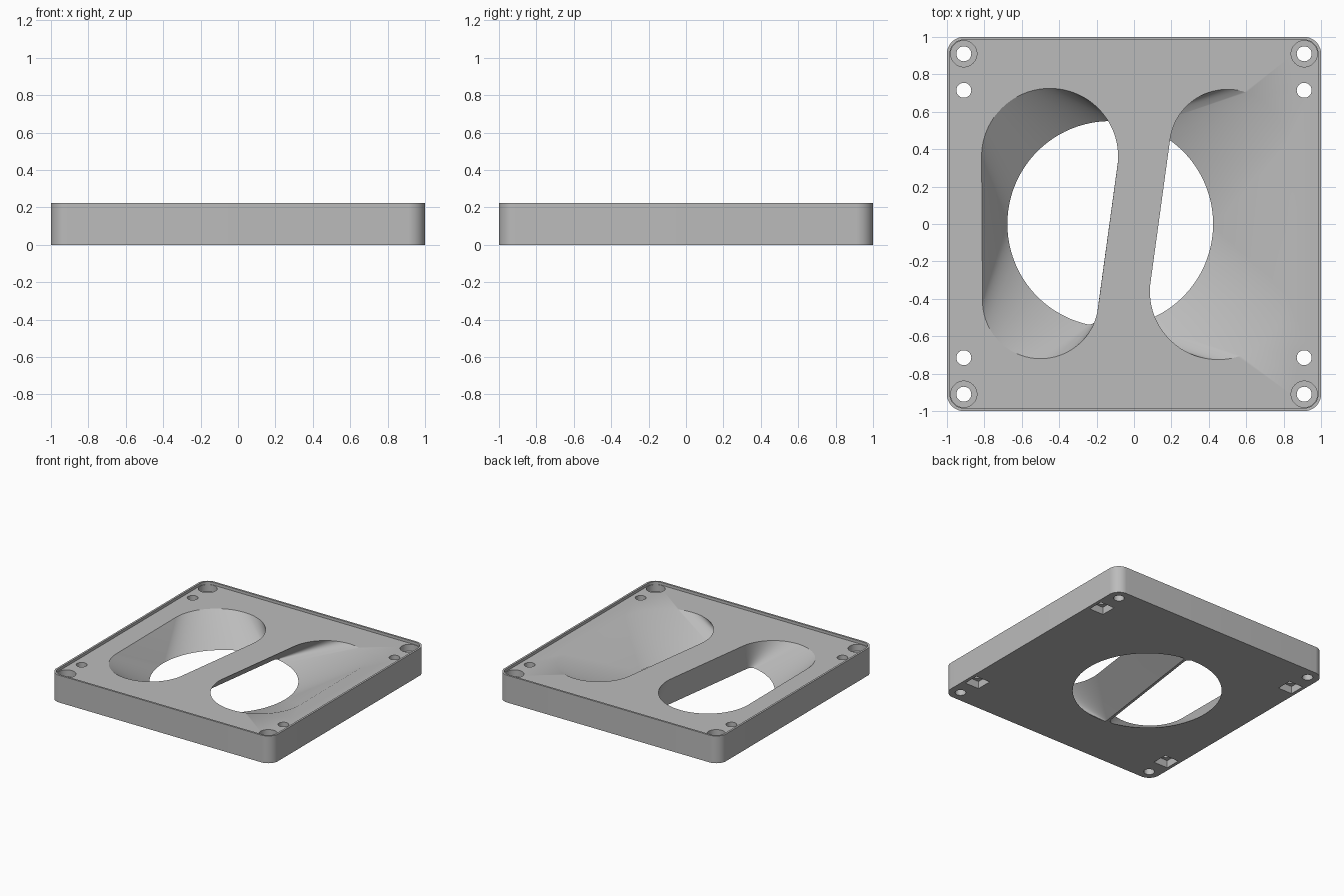
import bpy, bmesh, math
from mathutils import Vector

if "Cube" in bpy.data.objects:
    bpy.data.objects.remove(bpy.data.objects["Cube"])

HEIGHT, DECK = 0.222, 0.2           # rim top and recessed deck
SINK, POCKET = 0.145, 0.06          # screw head seat and nut pocket ceiling
TILT = 0.1362                       # angle of the divider
HUB = Vector((-0.127, 0))           # centre of the round outlet

grey = bpy.data.materials.new("grey plastic")
grey.use_nodes = True
grey.diffuse_color = (0.5, 0.5, 0.5, 1)
grey.node_tree.nodes["Principled BSDF"].inputs["Base Color"].default_value = (0.5, 0.5, 0.5, 1)

bm = bmesh.new()


def polar(radius, angle):
    return radius * Vector((math.cos(angle), math.sin(angle)))


def ring(centre, radius, sides, turn=0):
    return [centre + polar(radius, turn + math.tau * i / sides) for i in range(sides)]


def wrap(discs, sides):
    """Outline stretched round a set of (centre, radius) discs."""
    out = []
    for i in range(sides):
        u = polar(1, math.tau * (i + 0.5) / sides)
        c, r = max(discs, key=lambda d: d[0].dot(u) + d[1])
        out.append(c + r * u)
    return out


def rounded_square(half, radius):
    k = half - radius
    return wrap([(Vector((x, y)), radius) for x in (-k, k) for y in (-k, k)], 96)


def half_disc(side, gap, fillet, radius=0.55):
    """Half of the outlet on one side of the divider, with rounded corners."""
    inner = radius - fillet
    base = -TILT + (math.pi if side < 0 else 0)
    sweep = math.pi / 2 - math.asin((gap + fillet) / inner)
    steps = 160
    return wrap([(HUB + polar(inner, base + sweep * (2 * i / steps - 1)), fillet)
                 for i in range(steps + 1)], 160)


def slot(side):
    """Tapered slot in the deck."""
    return wrap([(Vector((0.45, -0.36)) * side, 0.365),
                 (Vector((0.5, 0.41)) * side, 0.31)], 160)


def loop(points, z):
    """Closed chain of edges at one height."""
    verts = [bm.verts.new((p.x, p.y, z)) for p in points]
    for a, b in zip(verts, verts[1:] + verts[:1]):
        bm.edges.new((a, b))
    return verts


def wall(low, high):
    """Band of faces between two loops with matching points."""
    n = len(low)
    for i in range(n):
        j = (i + 1) % n
        bm.faces.new((low[i], low[j], high[j], high[i]))


def flat(*loops):
    """Level face bounded by the first loop, with the others as holes."""
    edges = [bm.edges.get((a, b)) for ring_ in loops
             for a, b in zip(ring_, ring_[1:] + ring_[:1])]
    bmesh.ops.triangle_fill(bm, edges=edges, use_beauty=True, normal=(0, 0, 1))


def tube(points, z0, z1):
    low, high = loop(points, z0), loop(points, z1)
    wall(low, high)
    return low, high


# outer wall, narrow rim and the step down to the deck
base, rim_outer = tube(rounded_square(1, 0.09), 0, HEIGHT)
deck, rim_inner = tube(rounded_square(0.984, 0.074), DECK, HEIGHT)
flat(rim_outer, rim_inner)
base_holes, deck_holes = [], []

# two passages from the slots to the halves of the round outlet
for side, gap, fillet in ((-1, 0.0045, 0.04), (1, 0.016, 0.02)):
    low, high = loop(half_disc(side, gap, fillet), 0), loop(slot(side), DECK)
    wall(low, high)
    base_holes.append(low)
    deck_holes.append(high)

for sx in (-1, 1):
    for sy in (-1, 1):
        # corner screw hole with a sunk head
        centre = Vector((0.91 * sx, 0.91 * sy))
        hole, seat = tube(ring(centre, 0.04, 32), 0, SINK)
        sink, mouth = tube(ring(centre, 0.07, 40), SINK, DECK)
        flat(sink, seat)
        base_holes.append(hole)
        deck_holes.append(mouth)

        # inner screw hole with a square nut pocket underneath
        centre = Vector((0.91 * sx, 0.715 * sy))
        opening, ceiling = tube(ring(centre, 0.09, 4, math.pi / 4), 0, POCKET)
        hole, mouth = tube(ring(centre, 0.04, 32), POCKET, DECK)
        flat(ceiling, hole)
        base_holes.append(opening)
        deck_holes.append(mouth)

flat(base, *base_holes)
flat(deck, *deck_holes)

# smooth curved walls, keep the edges crisp
bmesh.ops.recalc_face_normals(bm, faces=bm.faces)
for face in bm.faces:
    face.smooth = True
for edge in bm.edges:
    edge.smooth = edge.calc_face_angle(math.pi) < math.radians(30)

mesh = bpy.data.meshes.new("duct_plate")
bm.to_mesh(mesh)
bm.free()
mesh.materials.append(grey)
plate = bpy.data.objects.new("duct_plate", mesh)
bpy.context.scene.collection.objects.link(plate)
